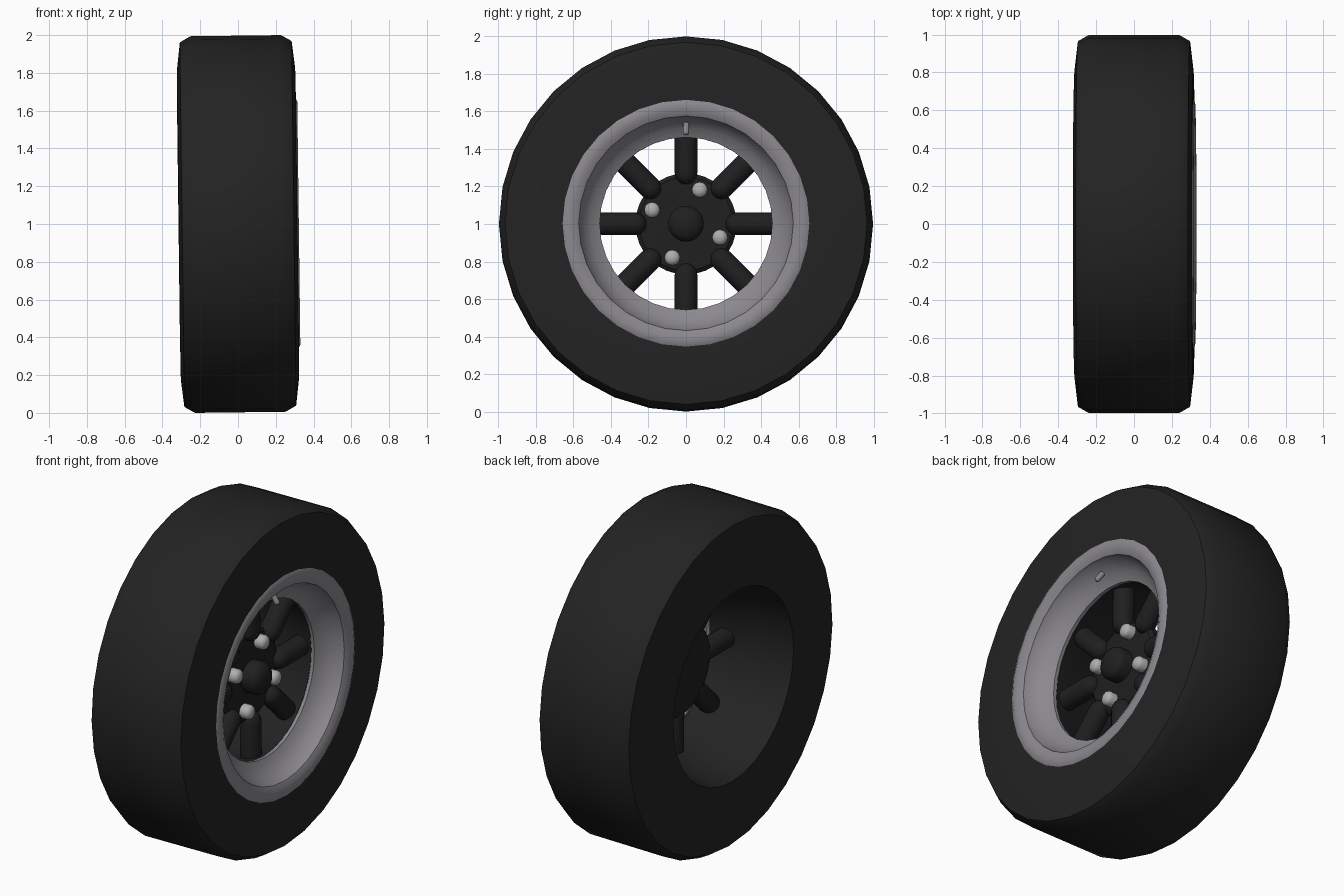
import bpy, bmesh, math
from mathutils import Matrix, Vector

cube = bpy.data.objects.get("Cube")
if cube:
    bpy.data.objects.remove(cube, do_unlink=True)


def material(name, colour, rough=0.6):
    m = bpy.data.materials.new(name)
    m.use_nodes = True
    m.diffuse_color = (*colour, 1)
    bsdf = m.node_tree.nodes["Principled BSDF"]
    bsdf.inputs["Base Color"].default_value = (*colour, 1)
    bsdf.inputs["Roughness"].default_value = rough
    return m


rubber = material("black rubber", (0.017, 0.017, 0.017))
dark = material("dark metal", (0.014, 0.014, 0.014))
silver = material("rim grey", (0.26, 0.25, 0.27))
steel = material("nut steel", (0.42, 0.42, 0.42))

# Wheel centre, leaning slightly from vertical
WHEEL = Matrix.Translation((0, 0, 1)) @ Matrix.Rotation(-0.0125, 4, 'Y')


def lathe(name, profile, mat, steps=32, closed=False, place=Matrix(), angle=35):
    """Spin a profile of (along, radius) points round the local x axis."""
    bm = bmesh.new()
    verts = [bm.verts.new((x, 0, r)) for x, r in profile]
    edges = [bm.edges.new(pair) for pair in zip(verts, verts[1:])]
    if closed:
        edges.append(bm.edges.new((verts[-1], verts[0])))
    bmesh.ops.spin(bm, geom=verts + edges, cent=(0, 0, 0), axis=(1, 0, 0),
                   angle=math.tau, steps=steps, use_merge=True)
    bmesh.ops.remove_doubles(bm, verts=bm.verts, dist=0.0005)
    bmesh.ops.recalc_face_normals(bm, faces=bm.faces)
    bm.transform(WHEEL @ place)
    mesh = bpy.data.meshes.new(name)
    bm.to_mesh(mesh)
    bm.free()
    mesh.materials.append(mat)
    ob = bpy.data.objects.new(name, mesh)
    bpy.context.collection.objects.link(ob)
    bpy.ops.object.select_all(action='DESELECT')
    ob.select_set(True)
    bpy.context.view_layer.objects.active = ob
    bpy.ops.object.shade_smooth_by_angle(angle=math.radians(angle))
    return ob


def dome(start, length, radius, count=4):
    """Quarter ellipse running from full radius down to the axis."""
    return [(start + length * math.sin(t), radius * math.cos(t))
            for t in (math.pi / 2 * i / count for i in range(count + 1))]


# Tyre with chamfered shoulders and a dark inner barrel
shoulder = [(0.315, 0.65), (0.313, 0.82), (0.296, 0.965), (0.24, 0.997)]
back = [(-x, r) for x, r in reversed(shoulder)][:3]
barrel = [(-0.315, 0.57), (-0.1, 0.54), (0.03, 0.49), (0.16, 0.465), (0.18, 0.5)]
lathe("tyre", shoulder + back + barrel, rubber, closed=True)

# Rim: rounded lip, stepped dish, opening
lathe("rim", [(0.29, 0.665), (0.312, 0.663), (0.322, 0.645), (0.322, 0.605),
              (0.305, 0.572), (0.29, 0.568), (0.25, 0.545), (0.21, 0.51),
              (0.185, 0.46), (0.165, 0.46), (0.17, 0.56)],
      silver, closed=True, angle=40)

# Hub plate and centre cap
lathe("hub_plate", [(0.02, 0), (0.02, 0.25), (0.03, 0.27), (0.07, 0.27),
                    (0.085, 0.25), (0.09, 0)], dark)
lathe("centre_cap", [(0.07, 0.095)] + dome(0.145, 0.05, 0.095), dark, 20)


def radial(angle, radius, x):
    """Local x pointing outward at an angle in the wheel plane."""
    out = Vector((0, math.cos(angle), math.sin(angle)))
    side = Vector((1, 0, 0)).cross(out)
    m = Matrix((out, side, (1, 0, 0))).transposed().to_4x4()
    return Matrix.Translation(out * radius + Vector((x, 0, 0))) @ m


# Eight tubular spokes with rounded inner ends
tip = [(-x, r) for x, r in reversed(dome(0, 0.06, 0.06))]
for i in range(8):
    lathe(f"spoke_{i + 1}", tip + [(0.22, 0.06), (0.22, 0)], dark, 16,
          place=radial(i * math.tau / 8, 0.27, 0.08))

# Four wheel nuts
for i in range(4):
    a = math.radians(68 + 90 * i)
    spot = Matrix.Translation((0, 0.195 * math.cos(a), 0.195 * math.sin(a)))
    lathe(f"wheel_nut_{i + 1}", [(0.08, 0.042)] + dome(0.125, 0.025, 0.042, 3),
          steel, 12, place=spot)

# Valve stem leaning out of the dish
lean = radial(math.pi / 2, 0.54, 0.225) @ Matrix.Rotation(math.radians(-145), 4, 'Y')
lathe("valve_stem", [(0, 0.016)] + dome(0.07, 0.012, 0.016, 3), silver, 10, place=lean)
